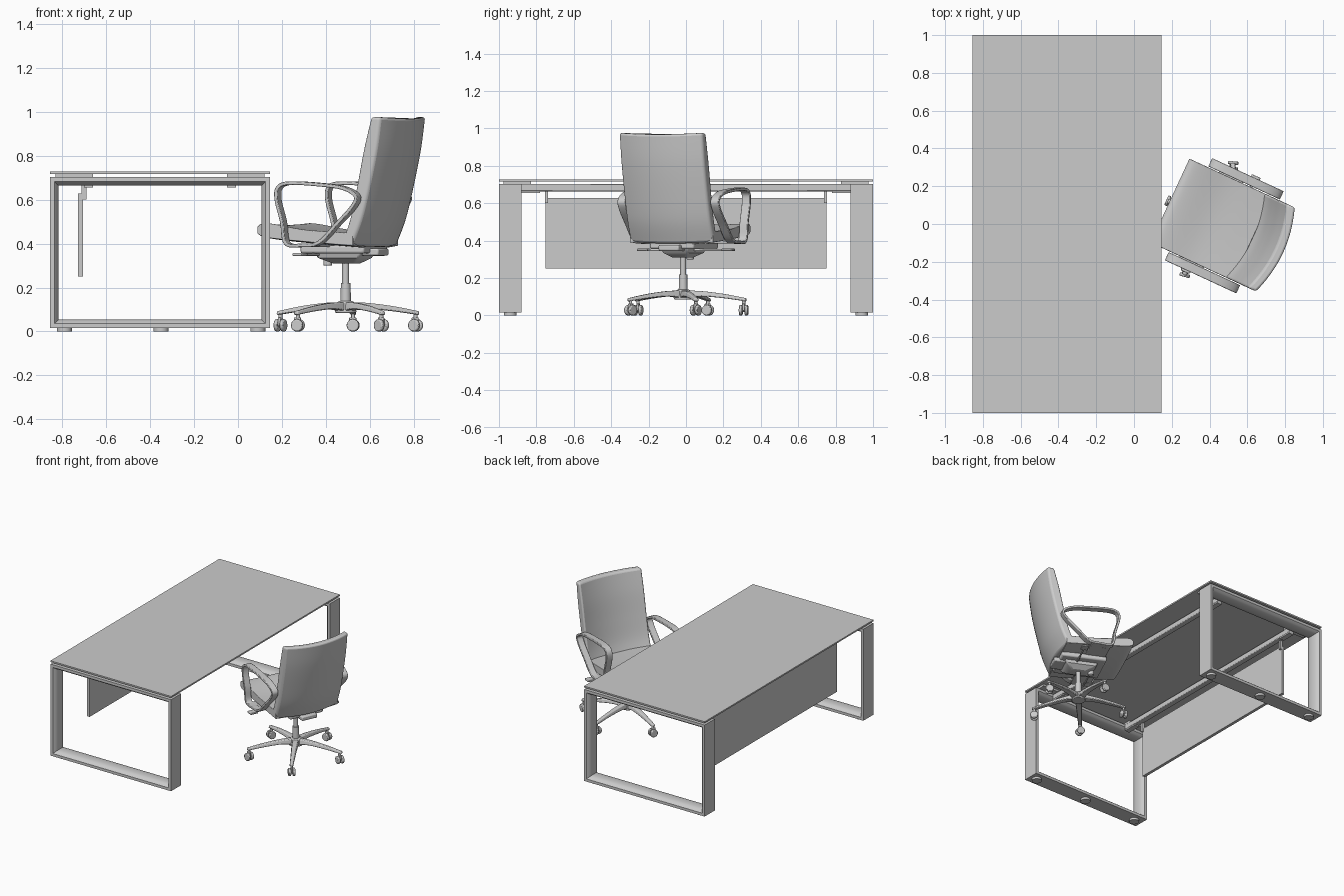
import bpy, bmesh, math
from mathutils import Matrix, Vector

if "Cube" in bpy.data.objects:
    bpy.data.objects.remove(bpy.data.objects["Cube"])

I = Matrix.Identity(4)
C = Vector((0.49, -0.015, 0))
# chair frame: local x points to the back of the chair, y across it
CH = Matrix.Translation(C) @ Matrix.Rotation(math.radians(-24.85), 4, 'Z')


def finish(name, bm, bevel=0, seg=2):
    bmesh.ops.recalc_face_normals(bm, faces=bm.faces[:])
    me = bpy.data.meshes.new(name)
    bm.to_mesh(me)
    bm.free()
    ob = bpy.data.objects.new(name, me)
    bpy.context.collection.objects.link(ob)
    if bevel:
        m = ob.modifiers.new("bevel", 'BEVEL')
        m.width, m.segments, m.angle_limit = bevel, seg, math.radians(40)
    return ob


def box(name, lo, hi, M=I, bevel=0):
    bm = bmesh.new()
    lo, hi = Vector(lo), Vector(hi)
    S = Matrix.Diagonal((*(hi - lo), 1))
    bmesh.ops.create_cube(bm, size=1, matrix=M @ Matrix.Translation((lo + hi) / 2) @ S)
    return finish(name, bm, bevel)


def rod(name, a, b, r, M=I, r2=None, n=24, bevel=0):
    bm = bmesh.new()
    a, b = Vector(a), Vector(b)
    R = (b - a).to_track_quat('Z', 'Y').to_matrix().to_4x4()
    bmesh.ops.create_cone(bm, cap_ends=True, segments=n, radius1=r, radius2=r if r2 is None else r2,
                          depth=(b - a).length, matrix=M @ Matrix.Translation((a + b) / 2) @ R)
    return finish(name, bm, bevel)


def loft(name, rings, M=I, closed=False, bevel=0, seg=2):
    bm = bmesh.new()
    vs = [[bm.verts.new(M @ Vector(p)) for p in r] for r in rings]
    n, k = len(vs), len(vs[0])
    for i in range(n if closed else n - 1):
        a, b = vs[i], vs[(i + 1) % n]
        for j in range(k):
            bm.faces.new((a[j], a[(j + 1) % k], b[(j + 1) % k], b[j]))
    if not closed:
        bm.faces.new(vs[0])
        bm.faces.new(vs[-1])
    return finish(name, bm, bevel, seg)


def spline(pts, closed=False, steps=6):
    """Catmull-Rom through tuples of any length."""
    n, out = len(pts), []
    get = lambda i: pts[i % n] if closed else pts[max(0, min(n - 1, i))]
    for i in range(n if closed else n - 1):
        p = [get(i + d) for d in (-1, 0, 1, 2)]
        for s in range(steps):
            t = s / steps
            out.append(tuple(0.5 * (2 * b + (c - a) * t + (2 * a - 5 * b + 4 * c - d) * t * t
                                    + (3 * b - a - 3 * c + d) * t ** 3) for a, b, c, d in zip(*p)))
    return out if closed else out + [tuple(pts[-1])]


# --- desk ---
X0, X1 = -0.855, 0.145
box("desk_top", (X0, -1, 0.716), (X1, 1, 0.727))
prof = [(-.06, 0), (.06, 0), (.06, .02), (.045, .032), (.02, .038), (-.02, .038), (-.045, .032), (-.06, .02)]
for side, s in (("left", -1), ("right", 1)):
    # mitred loop leg
    rings = [[(xc + dx * t, s * 0.94 + y, zc + dz * t) for y, t in prof]
             for xc, dx, zc, dz in ((X0, 1, .016, 1), (X1, -1, .016, 1), (X1, -1, .702, -1), (X0, 1, .702, -1))]
    loft(side + "_leg_frame", rings, closed=True)
    for i, x in enumerate((-0.79, -0.35, 0.09)):
        rod(f"{side}_foot_{i}", (x, s * 0.94, 0), (x, s * 0.94, .018), 0.034)
    for i, (a, b) in enumerate(((-.83, -.66), (-.05, .12))):
        ys = sorted((s * .83, s * .975))
        box(f"{side}_top_spacer_{i}", (a, ys[0], .701), (b, ys[1], .717))
    for i, x in enumerate((-0.68, -0.03)):
        ys = sorted((s * .78, s * .885))
        box(f"{side}_rail_bracket_{i}", (x - .02, ys[0], .655), (x + .02, ys[1], .7))
    box(side + "_panel_hanger", (-.712, s * .745 - .008, .6), (-.69, s * .745 + .008, .69))
for i, x in enumerate((-0.68, -0.03)):
    box(f"rail_{i}", (x - .022, -.885, .664), (x + .022, .885, .702), bevel=.005)
box("modesty_panel", (-.728, -.75, .25), (-.706, .75, .627))

# --- chair cushions ---
W = 0.245
across = [-1 + i / 6 for i in range(13)]
back = spline([(.385, .085, .14), (.5, .13, .188), (.65, .165, .228), (.82, .2, .265), (.968, .238, .286)])
loft("backrest", [[(f + .045 * (1 - v * v), v * W, z + .008 * v * v) for v in across] +
                  [(b + .045 * (1 - v * v), v * W, z + .008 * v * v) for v in reversed(across)]
                  for z, f, b in back], CH, bevel=.014, seg=3)
seat = spline([(-.33, .435, .468), (-.305, .42, .484), (-.24, .41, .48), (-.1, .397, .456),
               (.05, .385, .446), (.15, .378, .44)], steps=4)
loft("seat", [[(u, v * W, lo + .012 * v * v) for v in across] +
              [(u, v * W, hi + .008 * v * v) for v in reversed(across)]
              for u, lo, hi in seat], CH, bevel=.014, seg=3)

# --- arm loops: flat strap swept round a triangular path ---
path = spline([(-.165, .4), (-.185, .5), (-.212, .6), (-.205, .655), (-.15, .675), (0, .668), (.12, .652),
               (.185, .615), (.165, .565), (.09, .49), (0, .405), (-.08, .393)], closed=True)
for side, s in (("left", -1), ("right", 1)):
    rings = []
    for i, p in enumerate(path):
        q0, q1 = path[i - 1], path[(i + 1) % len(path)]
        d = Vector((q1[0] - q0[0], q1[1] - q0[1])).normalized() * 0.008
        rings.append([(p[0] - d.y * a, s * .274 + b * .024, p[1] + d.x * a)
                      for a, b in ((1, -1), (1, 1), (-1, 1), (-1, -1))])
    loft(side + "_armrest", rings, CH, closed=True, bevel=.003)
box("arm_crossbar", (-.16, -.29, .385), (-.02, .29, .399), CH, .004)

# --- tilt mechanism ---
box("seat_plate", (-.17, -.13, .355), (.15, .13, .392), CH, .01)
sec = lambda z, a, b, w: [(a, -w, z), (b, -w, z), (b, w, z), (a, w, z)]
loft("tilt_housing", [sec(.31, -.05, .06, .04), sec(.335, -.11, .1, .075), sec(.365, -.12, .12, .085)], CH, bevel=.008)
box("back_support", (.08, -.06, .345), (.19, .06, .378), CH, .008)
for i, (u, s) in enumerate(((-.1, -1), (.03, 1))):
    rod(f"lever_{i}", (u, s * .08, .35), (u, s * .27, .35), .006, CH, n=12)
    box(f"lever_paddle_{i}", (u - .025, s * .28 - .03, .344), (u + .025, s * .28 + .03, .357), CH, .004)
rod("tension_knob", (-.09, 0, .3), (-.09, 0, .34), .02, CH, bevel=.004)

# --- gas lift and star base ---
rod("gas_piston", C + Vector((0, 0, .2)), C + Vector((0, 0, .33)), .016)
rod("gas_sleeve", C + Vector((0, 0, .09)), C + Vector((0, 0, .22)), .025, r2=.022)
rod("base_hub", C + Vector((0, 0, .085)), C + Vector((0, 0, .138)), .05, r2=.036, n=32, bevel=.006)
spoke = spline([(.02, .092, .133, .026), (.1, .102, .13, .023), (.22, .092, .115, .018), (.34, .075, .092, .014)], steps=4)
for i, yaw in enumerate((60, 84, 156, 75, 45)):
    ang = math.radians(12 + 72 * i)
    M = Matrix.Translation(C) @ Matrix.Rotation(ang, 4, 'Z')
    loft(f"base_spoke_{i}", [[(r, -w, lo), (r, w, lo), (r, w * .7, hi), (r, -w * .7, hi)]
                             for r, lo, hi, w in spoke], M, bevel=.005)
    # twin-wheel caster
    K = Matrix.Translation(M @ Vector((.325, 0, 0))) @ Matrix.Rotation(math.radians(yaw), 4, 'Z')
    for j, s in enumerate((-1, 1)):
        rod(f"caster_{i}_wheel_{j}", (s * .006, 0, .028), (s * .024, 0, .028), .028, K, bevel=.005)
    rod(f"caster_{i}_axle", (-.02, 0, .028), (.02, 0, .028), .01, K, n=12)
    box(f"caster_{i}_hood", (-.007, -.014, .025), (.007, .018, .064), K, .004)
    rod(f"caster_{i}_stem", (0, 0, .04), (0, 0, .085), .009, K, n=12)

# smooth shading with crisp edges
for ob in bpy.context.scene.objects:
    ob.select_set(True)
    bpy.context.view_layer.objects.active = ob
bpy.ops.object.shade_smooth_by_angle(angle=math.radians(35))
